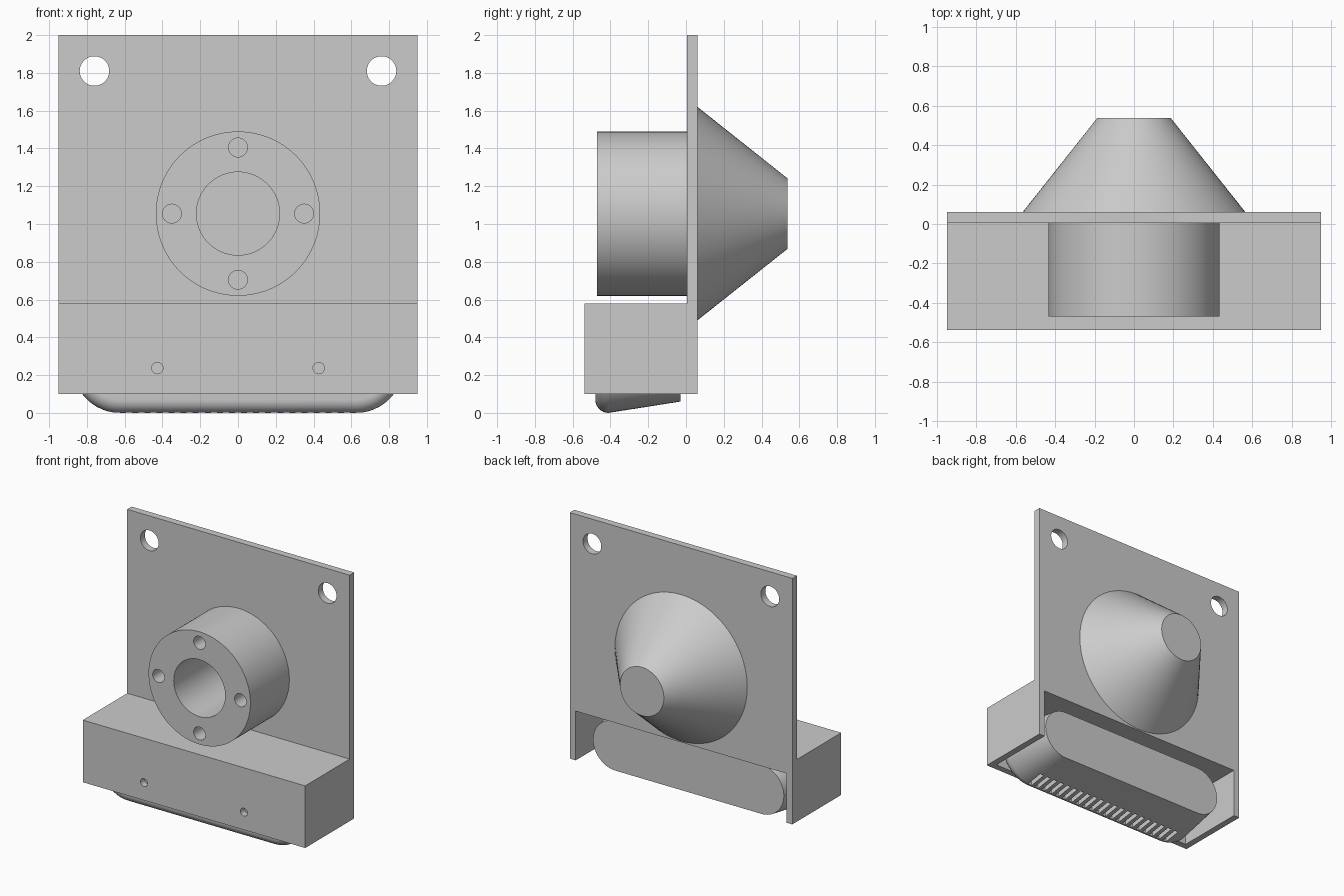
import bpy, bmesh, math
from mathutils import Matrix, Vector

if "Cube" in bpy.data.objects:
    bpy.data.objects.remove(bpy.data.objects["Cube"], do_unlink=True)

grey = bpy.data.materials.new("plain grey")
grey.use_nodes = True
grey.diffuse_color = (0.6, 0.6, 0.6, 1)
grey.node_tree.nodes["Principled BSDF"].inputs["Base Color"].default_value = (0.6, 0.6, 0.6, 1)


def make(name, bm):
    bmesh.ops.recalc_face_normals(bm, faces=bm.faces)
    mesh = bpy.data.meshes.new(name)
    bm.to_mesh(mesh)
    bm.free()
    mesh.materials.append(grey)
    obj = bpy.data.objects.new(name, mesh)
    bpy.context.collection.objects.link(obj)
    return obj


def add_box(bm, low, high):
    low, high = Vector(low), Vector(high)
    mat = Matrix.Translation((low + high) / 2) @ Matrix.Diagonal((*(high - low), 1))
    bmesh.ops.create_cube(bm, size=1, matrix=mat)


def add_cone(bm, x, z, y0, y1, r0, r1, sides=64):
    """Round solid along y, from radius r0 at y0 to r1 at y1."""
    mat = Matrix.Translation((x, (y0 + y1) / 2, z)) @ Matrix.Rotation(-math.pi / 2, 4, "X")
    bmesh.ops.create_cone(bm, cap_ends=True, segments=sides, radius1=r0, radius2=r1,
                          depth=y1 - y0, matrix=mat)


def boolean(obj, bm, operation="DIFFERENCE"):
    tool = make("cutter", bm)
    tool.hide_render = True
    mod = obj.modifiers.new("cut", "BOOLEAN")
    mod.operation, mod.object, mod.solver = operation, tool, "EXACT"
    activate(obj)
    bpy.ops.object.modifier_apply(modifier=mod.name)
    bpy.data.objects.remove(tool, do_unlink=True)


def activate(obj):
    bpy.ops.object.select_all(action="DESELECT")
    obj.select_set(True)
    bpy.context.view_layer.objects.active = obj


def smooth(obj):
    activate(obj)
    bpy.ops.object.shade_smooth_by_angle(angle=math.radians(30))


HUB_Z = 1.055
BACK = 0.06

# Mounting plate joined with the hollow lower housing
bm = bmesh.new()
add_box(bm, (-0.95, 0.005, 0.1), (0.95, BACK, 2))
body = make("plate_and_housing", bm)
bm = bmesh.new()
add_box(bm, (-0.95, -0.537, 0.1), (0.95, BACK, 0.58))
boolean(body, bm, "UNION")
bm = bmesh.new()
add_box(bm, (-0.9, -0.487, 0), (0.9, 0.2, 0.48))
boolean(body, bm)

# Corner holes, housing screw holes and the bore through the plate
bm = bmesh.new()
for side in (-1, 1):
    add_cone(bm, side * 0.76, 1.81, -0.1, 0.2, 0.078, 0.078, 48)
    add_cone(bm, side * 0.427, 0.237, -0.6, -0.45, 0.03, 0.03, 32)
add_cone(bm, 0, HUB_Z, -0.1, 0.2, 0.22, 0.22)
boolean(body, bm)
smooth(body)

# Front hub with central bore and four bolt holes
bm = bmesh.new()
add_cone(bm, 0, HUB_Z, -0.47, 0.006, 0.435, 0.435, 96)
hub = make("front_hub", bm)
bm = bmesh.new()
add_cone(bm, 0, HUB_Z, -0.6, 0.1, 0.22, 0.22)
for i in range(4):
    a = i * math.pi / 2
    add_cone(bm, 0.35 * math.cos(a), HUB_Z + 0.35 * math.sin(a), -0.6, -0.27, 0.05, 0.05, 32)
boolean(hub, bm)
smooth(hub)

# Rear cone
bm = bmesh.new()
add_cone(bm, 0, HUB_Z, 0.058, 0.537, 0.567, 0.187, 96)
smooth(make("rear_cone", bm))

# Tapered pill-shaped lower insert with a rounded front rim
bm = bmesh.new()
profile = [(-0.03, 0.19)]
for i in range(9):
    a = math.radians(90) * i / 8
    profile.append((-0.41 - 0.07 * math.sin(a), 0.18 + 0.07 * math.cos(a)))
rings = []
for y, r in profile:
    ring = []
    for side, start in ((1, -90), (-1, 90)):
        for i in range(25):
            a = math.radians(start + 180 * i / 24)
            ring.append(bm.verts.new((side * 0.625 + r * math.cos(a), y, 0.25 + r * math.sin(a))))
    rings.append(ring)
for a, b in zip(rings, rings[1:]):
    for i in range(len(a)):
        j = (i + 1) % len(a)
        bm.faces.new((a[i], a[j], b[j], b[i]))
bm.faces.new(rings[0])
bm.faces.new(rings[-1])
insert = make("lower_insert", bm)

# Row of vent slots in the underside of the insert
bm = bmesh.new()
for i in range(21):
    x = (i - 10) * 0.064
    add_box(bm, (x - 0.016, -0.42, -0.1), (x + 0.016, -0.28, 0.1))
boolean(insert, bm)
smooth(insert)
